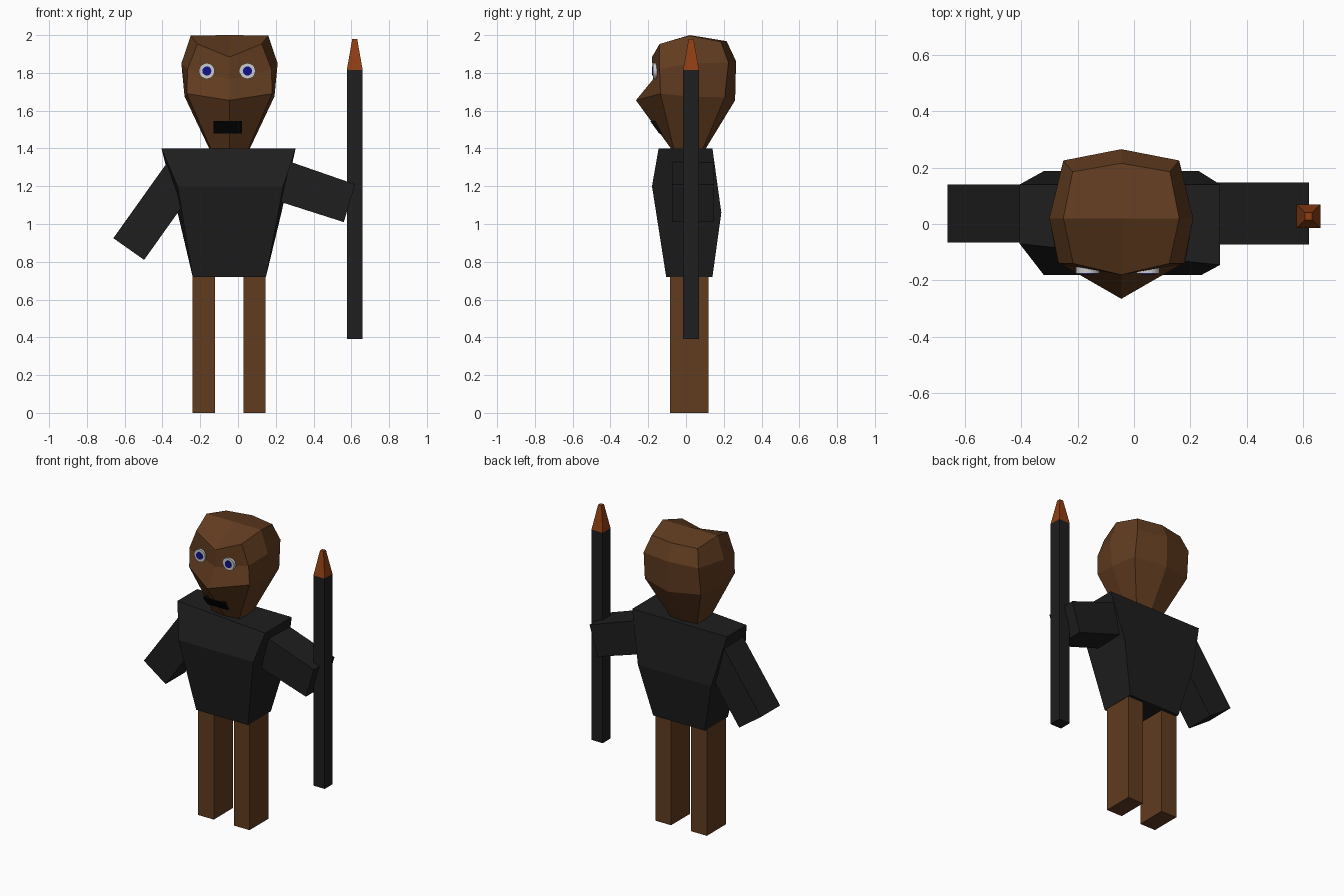
import bpy, bmesh
from math import pi

if "Cube" in bpy.data.objects:
    bpy.data.objects.remove(bpy.data.objects["Cube"])

CX = -0.045  # centre line of the body


def material(name, rgb):
    m = bpy.data.materials.new(name)
    m.diffuse_color = (*rgb, 1)
    m.use_nodes = True
    m.node_tree.nodes["Principled BSDF"].inputs["Base Color"].default_value = m.diffuse_color
    return m


BROWN = material("brown", (0.12, 0.045, 0.014))
BLACK = material("charcoal", (0.013, 0.013, 0.013))
DARK = material("mouth_black", (0.002, 0.002, 0.002))
TIP = material("rust_orange", (0.28, 0.05, 0.007))
WHITE = material("eye_white", (0.55, 0.55, 0.55))
BLUE = material("pupil_blue", (0.005, 0.005, 0.27))


def loft(name, rings, mat, apex=None):
    """Skin a stack of rings (counter-clockwise, bottom to top) and cap the ends."""
    bm = bmesh.new()
    loops = [[bm.verts.new(p) for p in r] for r in rings]
    n = len(rings[0])
    for a, b in zip(loops, loops[1:]):
        for i in range(n):
            j = (i + 1) % n
            # start on the even upper vertex so quads fold from there
            if i % 2 == 0:
                bm.faces.new((b[i], a[i], a[j], b[j]))
            else:
                bm.faces.new((b[j], b[i], a[i], a[j]))
    bm.faces.new(loops[0][::-1])
    top = loops[-1]
    if apex:
        c = bm.verts.new(apex)
        for i in range(0, n, 2):
            bm.faces.new((c, top[i], top[i + 1], top[(i + 2) % n]))
    else:
        bm.faces.new(top)
    bmesh.ops.recalc_face_normals(bm, faces=bm.faces)
    me = bpy.data.meshes.new(name)
    bm.to_mesh(me)
    bm.free()
    me.materials.append(mat)
    ob = bpy.data.objects.new(name, me)
    bpy.context.collection.objects.link(ob)
    return ob


def rect(x0, x1, y0, y1, z):
    return [(x0, y0, z), (x1, y0, z), (x1, y1, z), (x0, y1, z)]


# legs
for side, x in (("left", -0.24), ("right", 0.028)):
    loft(side + "_leg", [rect(x, x + 0.118, -0.085, 0.12, z) for z in (0, 0.73)], BROWN)

# torso: waist, chest bulge (front higher than back), shoulders
chest = [(-0.32, -0.18, 1.2), (0.24, -0.18, 1.2), (0.23, 0.187, 1.06), (-0.32, 0.187, 1.06)]
shoulders = [(-0.405, -0.07, 1.4), (0.305, -0.145, 1.4), (0.305, 0.14, 1.4), (-0.405, 0.14, 1.4)]
loft("torso", [rect(-0.24, 0.148, -0.105, 0.14, 0.72), chest, shoulders], BLACK)

# arms: each end is an edge pair (outer/inner) spanning the arm depth
def arm(name, ends, y0, y1):
    loft(name, [[(p[0], y0, p[1]), (q[0], y0, q[1]), (q[0], y1, q[1]), (p[0], y1, p[1])]
                for p, q in ends], BLACK)


arm("left_arm", [((-0.66, 0.925), (-0.497, 0.81)), ((-0.368, 1.335), (-0.205, 1.22))], -0.065, 0.14)
arm("right_arm", [((0.62, 1.21), (0.56, 1.01)), ((0.26, 1.335), (0.2, 1.125))], -0.073, 0.147)


# staff and its tapered tip
def square(r, z, x=0.618, y=0.027):
    return rect(x - r, x + r, y - r, y + r, z)


loft("staff", [square(0.042, 0.39), square(0.042, 1.815)], BLACK)
loft("staff_tip", [square(0.042, 1.815), square(0.013, 1.98)], TIP)


# head: half rings (half width, y, z) from front centre to back centre, mirrored
def head_ring(half):
    right = [(CX + w, y, z) for w, y, z in half]
    left = [(CX - w, y, z) for w, y, z in half[-2:0:-1]]
    return right + left


halves = [
    [(0, -0.08, 1.4), (0.1, -0.065, 1.4), (0.108, 0.015, 1.4), (0.1, 0.09, 1.4), (0, 0.105, 1.4)],
    [(0, -0.265, 1.655), (0.226, -0.135, 1.69), (0.238, 0.02, 1.675), (0.21, 0.205, 1.67), (0, 0.26, 1.655)],
    [(0, -0.175, 1.765), (0.222, -0.14, 1.82), (0.255, 0.02, 1.85), (0.205, 0.225, 1.855), (0, 0.265, 1.862)],
    [(0, -0.18, 1.884), (0.17, -0.14, 1.953), (0.205, 0.02, 1.998), (0.172, 0.185, 1.965), (0, 0.215, 1.968)],
]
loft("head", [head_ring(h) for h in halves], BROWN, apex=(CX, 0.02, 2.0))

# mouth: slab following the slope under the snout
loft("mouth", [rect(-0.13, 0.022, -0.143, -0.05, 1.48),
               rect(-0.13, 0.022, -0.19, -0.05, 1.545)], DARK)


# eyes: thin discs facing forward
def disc(name, x, y, r, mat):
    bpy.ops.mesh.primitive_cylinder_add(vertices=20, radius=r, depth=0.04,
                                        location=(x, y + 0.02, 1.81), rotation=(pi / 2, 0, 0))
    ob = bpy.context.object
    ob.name = name
    ob.data.materials.append(mat)


for side, x in (("left", -0.165), ("right", 0.05)):
    disc(side + "_eye", x, -0.175, 0.042, WHITE)
    disc(side + "_pupil", x, -0.179, 0.024, BLUE)
